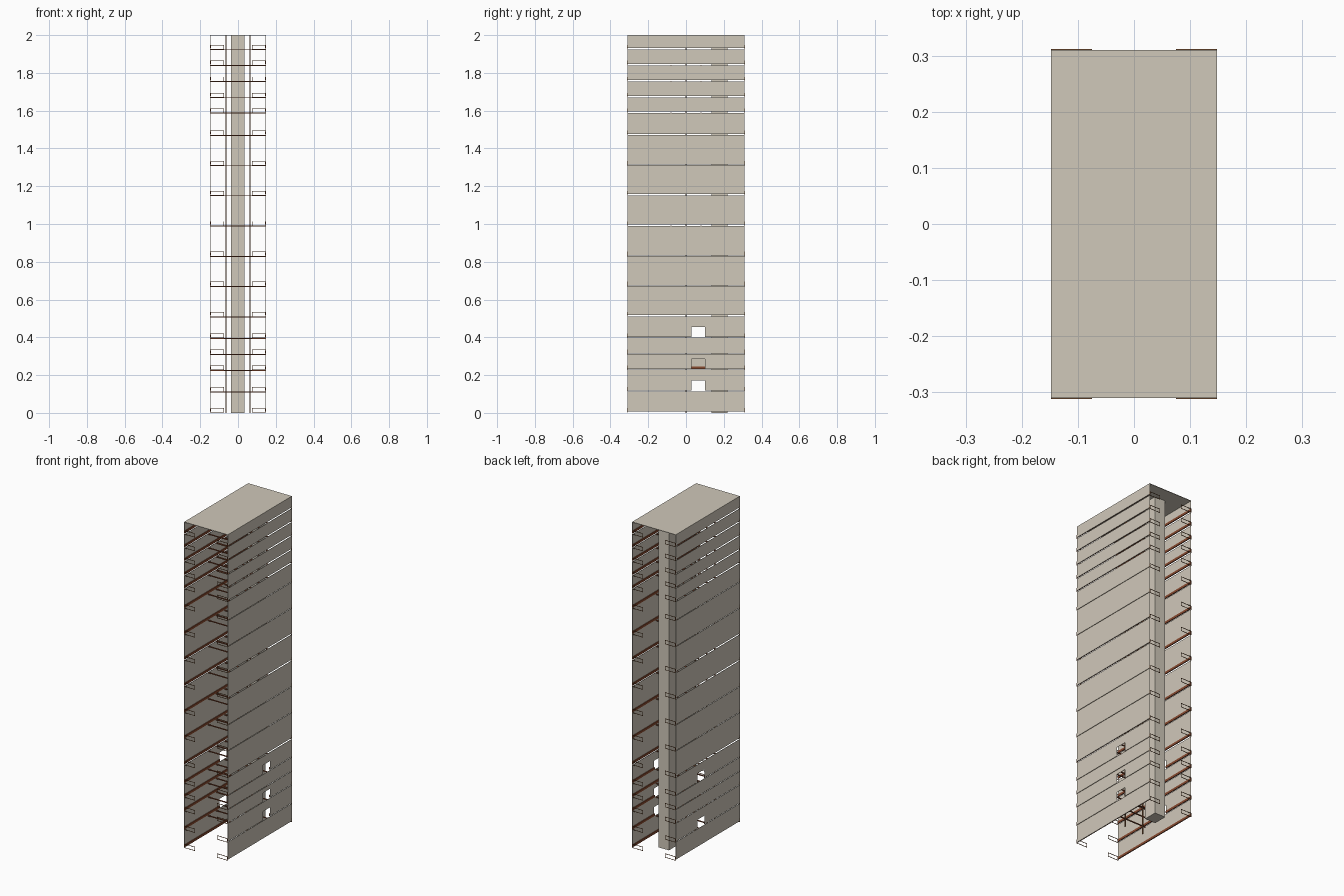
import bpy
import bmesh

if "Cube" in bpy.data.objects:
    bpy.data.objects.remove(bpy.data.objects["Cube"])


def material(name, colour):
    m = bpy.data.materials.new(name)
    m.diffuse_color = (*colour, 1)
    m.use_nodes = True
    m.node_tree.nodes["Principled BSDF"].inputs["Base Color"].default_value = m.diffuse_color
    return m


concrete = material("warm_grey", (0.63, 0.58, 0.49))
rust = material("rust_brown", (0.25, 0.07, 0.03))
brown = material("wood_brown", (0.25, 0.11, 0.045))


def boxes(name, mat, bounds):
    """One object from boxes given as (x0, x1, y0, y1, z0, z1)."""
    bm = bmesh.new()
    for x0, x1, y0, y1, z0, z1 in bounds:
        made = bmesh.ops.create_cube(bm, size=1)
        for v in made["verts"]:
            v.co.x = x1 if v.co.x > 0 else x0
            v.co.y = y1 if v.co.y > 0 else y0
            v.co.z = z1 if v.co.z > 0 else z0
    mesh = bpy.data.meshes.new(name)
    bm.to_mesh(mesh)
    bm.free()
    mesh.materials.append(mat)
    ob = bpy.data.objects.new(name, mesh)
    bpy.context.collection.objects.link(ob)
    return ob


W, D, T = 0.148, 0.3105, 0.002        # half width, half depth, wall thickness
LEVELS = [0.005, 0.116, 0.23, 0.314, 0.40, 0.513, 0.674, 0.833, 0.994,
          1.155, 1.314, 1.474, 1.592, 1.674, 1.759, 1.844, 1.928]
WIDE = {5, 8, 9, 12, 13, 14, 15, 16}  # storeys with a wider gap beneath
WINDOW = (0.03, 0.10, 0.054)          # y start, y end, height


def half_gap(i):
    return 0.004 if i in WIDE else 0.0015


# Roof slab and service shaft
boxes("roof", concrete, [(-W, W, -D, D, 1.997, 2.0)])
boxes("service_shaft", concrete, [(-0.038, 0.034, 0.135, 0.22, 0, 1.998)])

# Side walls: one panel per storey with a shadow gap, some with a window
for side, name, windows in ((1, "right", (1, 2, 4)), (-1, "left", (1, 4))):
    xs = sorted((side * W, side * (W - T)))
    inner = sorted((side * (W - T), side * (W - T - 0.004)))
    panels, skirts = [], []
    for i, z in enumerate(LEVELS):
        z0 = z + half_gap(i)
        z1 = LEVELS[i + 1] - half_gap(i + 1) if i + 1 < len(LEVELS) else 2.0
        s1 = z0 + 0.014
        if i in windows:
            y0, y1, h = WINDOW
            panels += [(*xs, -D, y0, z0, z1), (*xs, y1, D, z0, z1),
                       (*xs, y0, y1, z0 + h, z1)]
            skirts += [(*inner, -D, y0, z0, s1), (*inner, y1, D, z0, s1)]
        else:
            panels.append((*xs, -D, D, z0, z1))
            skirts.append((*inner, -D, D, z0, s1))
    boxes(name + "_wall_panels", concrete, panels)
    boxes(name + "_skirting", rust, skirts)

# Short open railings at the front and back corners of every storey
rails = []
R = 0.0025
E = D + 0.001
for level in LEVELS:
    z = level - 0.004
    for s in (-1, 1):
        for e in (-1, 1):
            x0, x1 = sorted((s * 0.075, s * W))
            y0, y1 = sorted((e * E, e * (E - R)))
            rails += [(x0, x1, y0, y1, z + 0.022, z + 0.022 + R),
                      (x0, x1, y0, y1, z, z + R),
                      (x0, x0 + R, y0, y1, z, z + 0.022),
                      (x1 - R, x1, y0, y1, z, z + 0.022)]
boxes("corner_railings", brown, rails)

# Floor beams across the building and the slim posts carrying them
boxes("floor_beams", rust,
      [(-W + T, W - T, y - 0.003, y + 0.003, z - 0.008, z - 0.003)
       for z in LEVELS[1:] for y in (-0.08, 0, 0.08)])
boxes("posts", brown, [(s * 0.063 - 0.003, s * 0.063 + 0.003, -0.003, 0.003, 0, 1.998)
                       for s in (-1, 1)])
